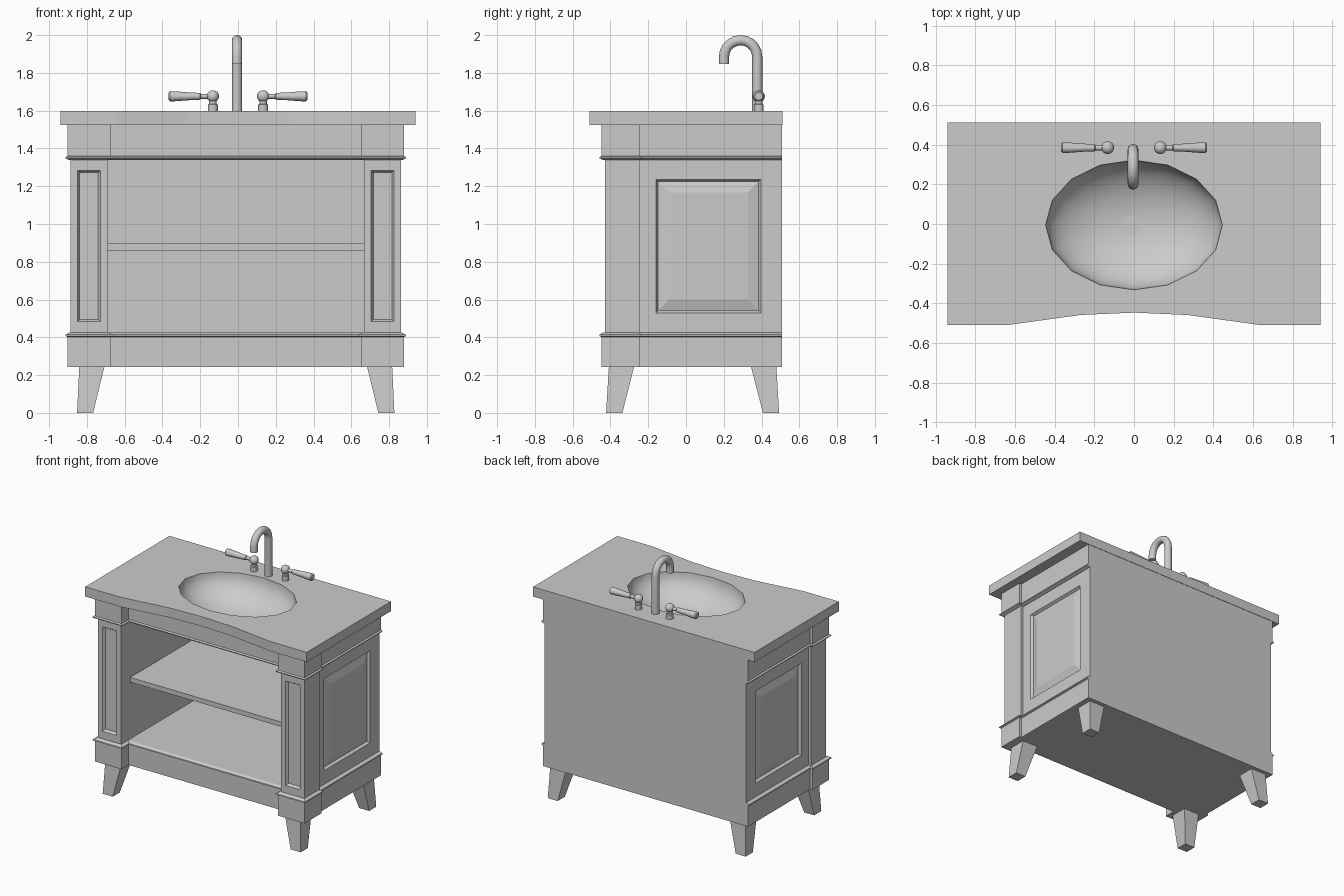
import bpy, bmesh
from math import sin, cos, pi, radians
from mathutils import Vector

if "Cube" in bpy.data.objects:
    bpy.data.objects.remove(bpy.data.objects["Cube"])

grey = bpy.data.materials.new("plain grey")
grey.use_nodes = True
grey.diffuse_color = (0.6, 0.6, 0.6, 1)
grey.node_tree.nodes["Principled BSDF"].inputs["Base Color"].default_value = (0.6, 0.6, 0.6, 1)

CX = -0.012          # cabinet centre line
TOP = 1.597          # countertop surface
BOWL_Y = -0.005


def loft(name, sections, smooth=False, open_top=False):
    """Skin a list of equal-length point loops and cap the ends."""
    bm = bmesh.new()
    loops = [[bm.verts.new(p) for p in s] for s in sections]
    for a, b in zip(loops, loops[1:]):
        for i in range(len(a)):
            j = (i + 1) % len(a)
            bm.faces.new((a[i], a[j], b[j], b[i]))
    bottom = bm.faces.new(loops[-1])
    if not open_top:
        bm.faces.new(loops[0][::-1])
    bmesh.ops.recalc_face_normals(bm, faces=bm.faces)
    bottom.normal_update()
    if open_top and bottom.normal.z < 0:
        bmesh.ops.reverse_faces(bm, faces=bm.faces)
    mesh = bpy.data.meshes.new(name)
    bm.to_mesh(mesh)
    bm.free()
    mesh.materials.append(grey)
    ob = bpy.data.objects.new(name, mesh)
    bpy.context.collection.objects.link(ob)
    if smooth:
        bpy.ops.object.select_all(action='DESELECT')
        ob.select_set(True)
        bpy.context.view_layer.objects.active = ob
        bpy.ops.object.shade_smooth_by_angle(angle=radians(40))
    return ob


def at(points, z):
    return [(x, y, z) for x, y in points]


def rect(x0, x1, y0, y1):
    return [(x0, y0), (x1, y0), (x1, y1), (x0, y1)]


def box(name, x0, x1, y0, y1, z0, z1):
    return loft(name, [at(rect(x0, x1, y0, y1), z) for z in (z0, z1)])


def mirrored(right, cx=CX):
    """Close a right-hand outline with its mirror image."""
    return [(cx + x, y) for x, y in right] + [(cx - x, y) for x, y in reversed(right)]


def tube(name, path, ref):
    """Round tube through (point, radius) pairs lying in a plane normal to ref."""
    pts = [Vector(p) for p, r in path]
    ref = Vector(ref)
    rings = []
    for i, (p, r) in enumerate(path):
        d = (pts[min(i + 1, len(pts) - 1)] - pts[max(i - 1, 0)]).normalized()
        side = ref.cross(d)
        rings.append([pts[i] + r * (cos(t) * ref + sin(t) * side)
                      for t in (2 * pi * k / 16 for k in range(16))])
    return loft(name, rings, True)


def cut(ob, cutters):
    for c in cutters:
        m = ob.modifiers.new("cut", 'BOOLEAN')
        m.object, m.operation, m.solver = c, 'DIFFERENCE', 'EXACT'
    dg = bpy.context.evaluated_depsgraph_get()
    mesh = bpy.data.meshes.new_from_object(ob.evaluated_get(dg))
    ob.modifiers.clear()
    ob.data = mesh
    for c in cutters:
        bpy.data.objects.remove(c)


def plan(o=0):
    """Cabinet outline with projecting front corner posts, grown by o."""
    return mirrored([(0.663 - o, -0.36 - o), (0.663 - o, -0.447 - o),
                     (0.89 + o, -0.447 - o), (0.89 + o, -0.244 + o),
                     (0.87 + o, -0.244 + o), (0.87 + o, 0.509)])


def ellipse(scale):
    return [(0.446 * scale * cos(t), BOWL_Y + 0.327 * scale * sin(t))
            for t in (2 * pi * k / 16 for k in range(16))]


def hole():
    return loft("bowl_cutter", [at(ellipse(1), z) for z in (1.37, 1.75)])


# Plinth, mouldings and top apron
loft("plinth", [at(plan(), z) for z in (0.244, 0.405)])
loft("lower_moulding", [at(plan(o), z) for o, z in
                        ((0, 0.402), (0.012, 0.407), (0.01, 0.415), (-0.01, 0.425))])
loft("upper_moulding", [at(plan(o), z) for o, z in
                        ((-0.01, 1.338), (0.01, 1.347), (0.012, 1.354), (0, 1.36))])
apron = loft("apron", [at(plan(), z) for z in (1.353, 1.523)])
cut(apron, [hole()])

# Open-fronted body with recessed panels
body = loft("body", [at(mirrored([
    (0.678, 0.485), (0.678, -0.43), (0.876, -0.43),
    (0.876, -0.244), (0.855, -0.244), (0.855, 0.509)]), z) for z in (0.42, 1.345)])
cutters = []
for s in (-1, 1):
    def front_loop(inset, y):
        return [(CX + s * x, y, z) for x, z in
                rect(0.717 + inset, 0.838 - inset, 0.483 + inset, 1.284 - inset)]

    def side_loop(inset, x):
        return [(CX + s * x, y, z) for y, z in
                rect(-0.16 + inset, 0.397 - inset, 0.53 + inset, 1.236 - inset)]

    cutters.append(loft("front_cutter", [front_loop(-0.002, -0.44), front_loop(0, -0.43),
                                         front_loop(0.012, -0.41)]))
    cutters.append(loft("side_cutter", [side_loop(-0.002, 0.87), side_loop(0, 0.855),
                                        side_loop(0.012, 0.835)]))
    side = "left" if s > 0 else "right"
    loft(side + "_raised_panel", [side_loop(0.014, 0.83), side_loop(0.014, 0.838),
                                  side_loop(0.07, 0.853)])
cut(body, cutters)
box("shelf", CX - 0.68, CX + 0.68, -0.32, 0.49, 0.86, 0.896)

# Tapered legs, splayed outward
for sx, side in ((-1, "right"), (1, "left")):
    for sy, end in ((-1, "front"), (1, "back")):
        cy = 0.035
        def leg_loop(x0, x1, y0, y1, z):
            return [(CX + sx * x, cy + sy * y, z) for x, y in rect(x0, x1, y0, y1)]
        loft(f"{end}_{side}_leg", [leg_loop(0.755, 0.84, 0.372, 0.458, 0),
                                   leg_loop(0.694, 0.828, 0.308, 0.443, 0.25)])

# Countertop with bowed front edge
counter = loft("countertop", [at(mirrored([
    (0, -0.447), (0.27, -0.459), (0.64, -0.51), (0.94, -0.51), (0.94, 0.512)], 0)[:-1], z)
    for z in (1.523, TOP)])
cut(counter, [hole()])

# Sunken bowl and drain
DEPTH = 0.22
loft("bowl", [at(ellipse(cos(t)), TOP - DEPTH * sin(t))
              for t in (pi / 2 * k / 12.3 for k in range(13))], True, True)
tube("drain", [((-0.015, -0.01, TOP - DEPTH - 0.005), 0.05),
               ((-0.015, -0.01, TOP - DEPTH + 0.006), 0.05)], (1, 0, 0))

# Gooseneck spout
FX, R = -0.005, 0.027
arc = [((FX, 0.289 + 0.088 * cos(t), 1.885 + 0.088 * sin(t)), R)
       for t in (pi * k / 10 for k in range(11))]
tube("spout", [((FX, 0.377, TOP - 0.01), R)] + arc + [((FX, 0.201, 1.846), R)], (1, 0, 0))

# Lever handles
for s, side in ((-1, "right"), (1, "left")):
    hx, hy, hz = s * 0.133, 0.385, 1.676
    tube(side + "_handle_base", [((hx, hy, TOP - 0.01), 0.026), ((hx, hy, 1.632), 0.026),
                                 ((hx, hy, 1.636), 0.02), ((hx, hy, 1.66), 0.02)], (1, 0, 0))
    tube(side + "_handle_ball",
         [((hx, hy, hz - 0.032 * cos(t)), 0.032 * sin(t) + 0.0005)
          for t in (pi * k / 10 for k in range(11))], (1, 0, 0))
    tube(side + "_lever",
         [((s * x, hy, hz), r) for x, r in
          ((0.14, 0.013), (0.195, 0.013), (0.2, 0.018), (0.25, 0.02),
           (0.33, 0.026), (0.36, 0.027), (0.367, 0.02))], (0, 1, 0))
